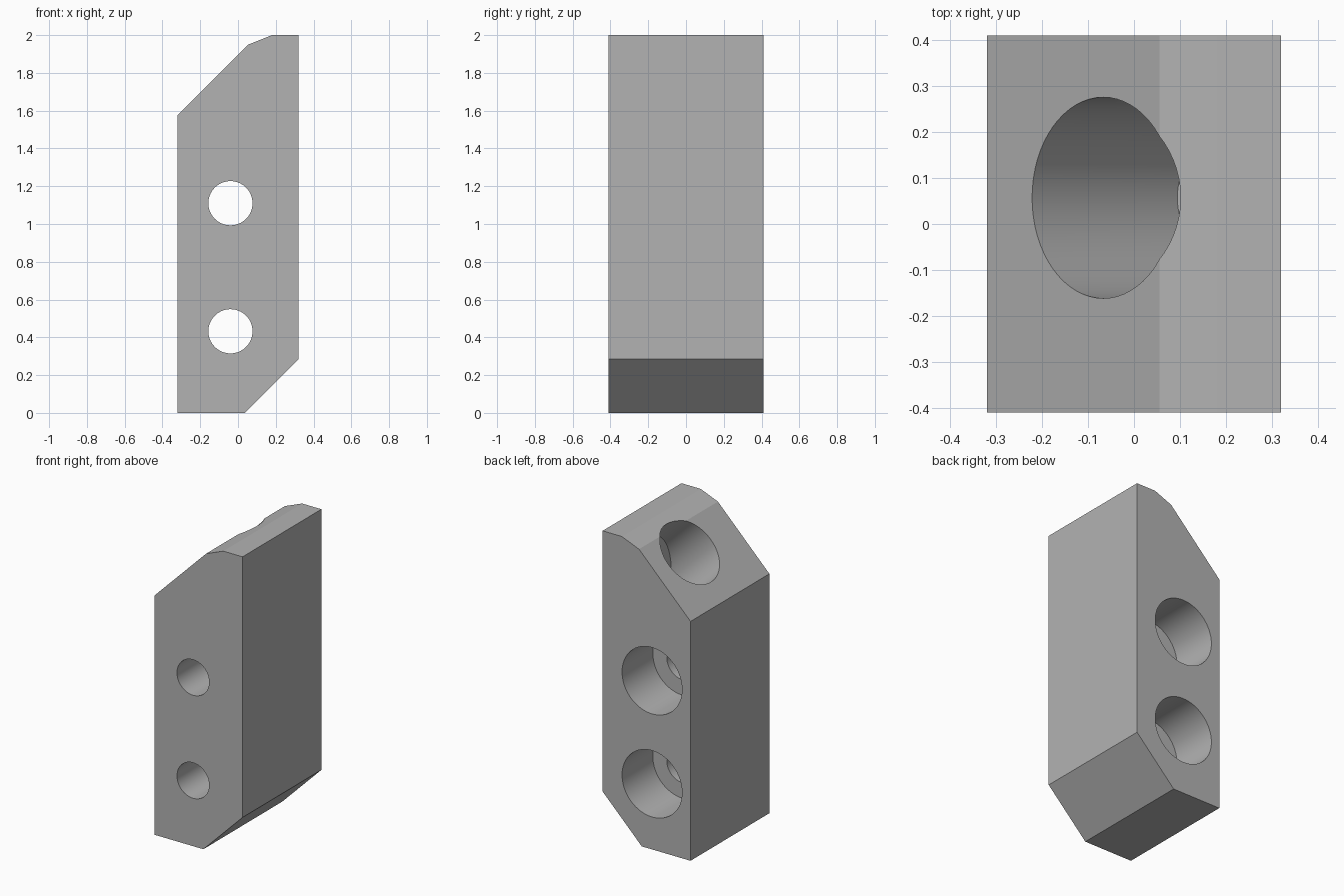
import bpy, bmesh, math
from mathutils import Vector

cube = bpy.data.objects.get("Cube")
if cube:
    bpy.data.objects.remove(cube)

HALF_DEPTH = 0.41
SCREW_R, BORE_R = 0.117, 0.2185

grey = bpy.data.materials.new("plain grey")
grey.use_nodes = True
colour = (0.45, 0.45, 0.45, 1)
grey.diffuse_color = colour
grey.node_tree.nodes["Principled BSDF"].inputs["Base Color"].default_value = colour


def make_object(name, bm):
    bmesh.ops.recalc_face_normals(bm, faces=bm.faces)
    mesh = bpy.data.meshes.new(name)
    bm.to_mesh(mesh)
    bm.free()
    mesh.materials.append(grey)
    obj = bpy.data.objects.new(name, mesh)
    bpy.context.collection.objects.link(obj)
    return obj


def rod(name, start, end, radius, limits=()):
    """Cylinder between two points, trimmed by (point, outward normal) planes."""
    start, end = Vector(start), Vector(end)
    axis = end - start
    bm = bmesh.new()
    bmesh.ops.create_cone(bm, cap_ends=True, segments=64, radius1=radius,
                          radius2=radius, depth=axis.length)
    bmesh.ops.rotate(bm, verts=bm.verts, matrix=axis.to_track_quat('Z', 'Y').to_matrix())
    bmesh.ops.translate(bm, verts=bm.verts, vec=(start + end) / 2)
    for point, normal in limits:
        cut = bmesh.ops.bisect_plane(bm, geom=bm.verts[:] + bm.edges[:] + bm.faces[:],
                                     plane_co=point, plane_no=normal, clear_outer=True)
        rim = [e for e in cut["geom_cut"] if isinstance(e, bmesh.types.BMEdge)]
        bmesh.ops.holes_fill(bm, edges=rim, sides=0)
    return make_object(name, bm)


# Body: side profile extruded through the depth
profile = [(-0.32, 0), (0.035, 0), (0.32, 0.285), (0.32, 2),
           (0.18, 2), (0.055, 1.95), (-0.32, 1.575)]
bm = bmesh.new()
face = bm.faces.new([bm.verts.new((x, -HALF_DEPTH, z)) for x, z in profile])
extruded = bmesh.ops.extrude_face_region(bm, geom=[face])
bmesh.ops.translate(bm, vec=(0, 2 * HALF_DEPTH, 0),
                    verts=[v for v in extruded["geom"] if isinstance(v, bmesh.types.BMVert)])
body = make_object("mounting_block", bm)

# Two screw holes, counterbored from the back
cutters = []
for z in (0.432, 1.11):
    cutters.append(rod("screw_hole_cutter", (-0.04, -0.6, z), (-0.04, 0.2, z), SCREW_R))
    cutters.append(rod("counterbore_cutter", (-0.04, 0.09, z), (-0.04, 0.6, z), BORE_R))

# Blind bore, square to the sloped top
mouth = Vector((-0.067, 0.057, 1.828))
inward = Vector((1, 0, -1))
cutters.append(rod("sloped_bore_cutter", mouth - inward * 0.4, mouth + inward * 0.6, BORE_R,
                   [((0.22, 0, 0), (1, 0, 0)), ((0, 0, 1.358), (0, 0, -1))]))

bpy.context.view_layer.objects.active = body
for cutter in cutters:
    cutter.hide_render = True
    mod = body.modifiers.new("cut", 'BOOLEAN')
    mod.operation = 'DIFFERENCE'
    mod.solver = 'EXACT'
    mod.object = cutter
    bpy.ops.object.modifier_apply(modifier=mod.name)
    bpy.data.objects.remove(cutter)

# Smooth bore walls, crisp edges elsewhere
bpy.ops.object.select_all(action='DESELECT')
body.select_set(True)
bpy.ops.object.shade_smooth_by_angle(angle=math.radians(15))
